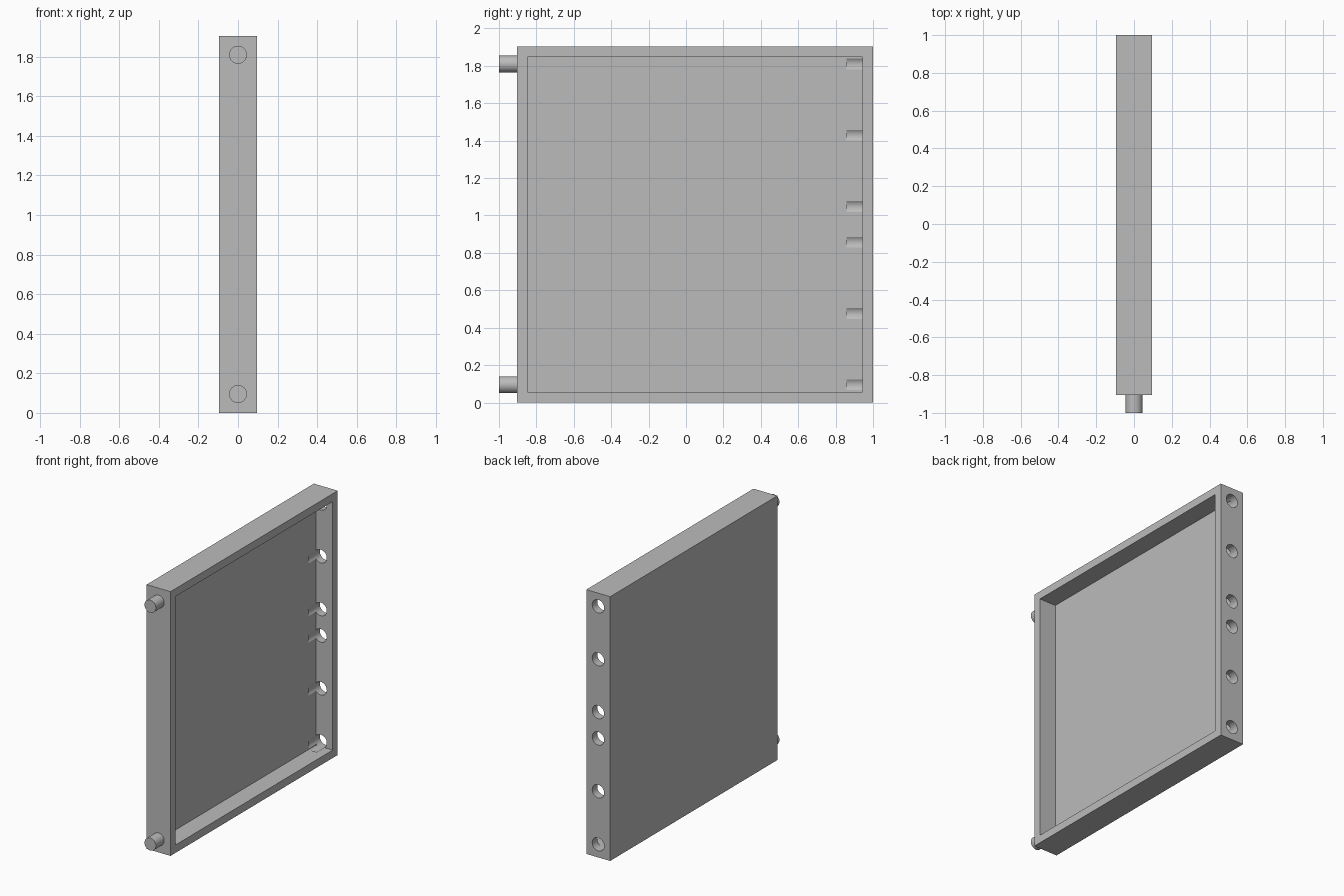
import bpy
from math import radians
from mathutils import Matrix, Vector
import bmesh

if "Cube" in bpy.data.objects:
    bpy.data.objects.remove(bpy.data.objects["Cube"], do_unlink=True)

# The whole model is laid out on one unit: panel is 1 thick, 10 wide, 10 high
U = 2 / 10.5
WALL = 0.3 * U
SIZE = 10 * U
FRONT, BACK = 1 - SIZE, 1.0

grey = bpy.data.materials.new("plain_grey")
grey.use_nodes = True
grey.diffuse_color = (0.5, 0.5, 0.5, 1)
grey.node_tree.nodes["Principled BSDF"].inputs["Base Color"].default_value = (0.5, 0.5, 0.5, 1)


def finish(name, bm):
    mesh = bpy.data.meshes.new(name)
    bm.to_mesh(mesh)
    bm.free()
    mesh.materials.append(grey)
    obj = bpy.data.objects.new(name, mesh)
    bpy.context.collection.objects.link(obj)
    return obj


def box(name, low, high):
    low, high = Vector(low), Vector(high)
    bm = bmesh.new()
    bmesh.ops.create_cube(bm, size=1, matrix=Matrix.Translation((low + high) / 2)
                          @ Matrix.Diagonal((high - low).to_4d()))
    return finish(name, bm)


def rods(name, heights, radius, y0, y1):
    """Round rods along y, one at each height."""
    bm = bmesh.new()
    for z in heights:
        bmesh.ops.create_cone(
            bm, cap_ends=True, segments=48, radius1=radius, radius2=radius, depth=y1 - y0,
            matrix=Matrix.Translation((0, (y0 + y1) / 2, z)) @ Matrix.Rotation(radians(90), 4, "X"))
    return finish(name, bm)


def activate(obj):
    bpy.ops.object.select_all(action="DESELECT")
    obj.select_set(True)
    bpy.context.view_layer.objects.active = obj


def cut(target, cutter):
    cutter.hide_render = True
    mod = target.modifiers.new("cut", "BOOLEAN")
    mod.operation = "DIFFERENCE"
    mod.solver = "EXACT"
    mod.object = cutter
    activate(target)
    bpy.ops.object.modifier_apply(modifier=mod.name)
    bpy.data.objects.remove(cutter, do_unlink=True)


# Shallow tray standing on edge, open towards +x
panel = box("panel_tray", (-U / 2, FRONT, 0), (U / 2, BACK, SIZE))
cut(panel, box("tray_cavity", (-U / 2 + WALL, FRONT + WALL, WALL), (U, BACK - WALL, SIZE - WALL)))

# Row of sockets through the back edge, running a little into the tray floor
sockets = [U * n for n in (0.5, 2.5, 4.5, 5.5, 7.5, 9.5)]
cut(panel, rods("socket_holes", sockets, 0.25 * U, BACK - 0.75 * U, BACK + U))

# Two round pegs on the front edge
pegs = rods("front_pegs", (0.5 * U, 9.5 * U), 0.237 * U, -1, FRONT)

for obj in (panel, pegs):
    activate(obj)
    bpy.ops.object.shade_smooth_by_angle(angle=radians(30))
